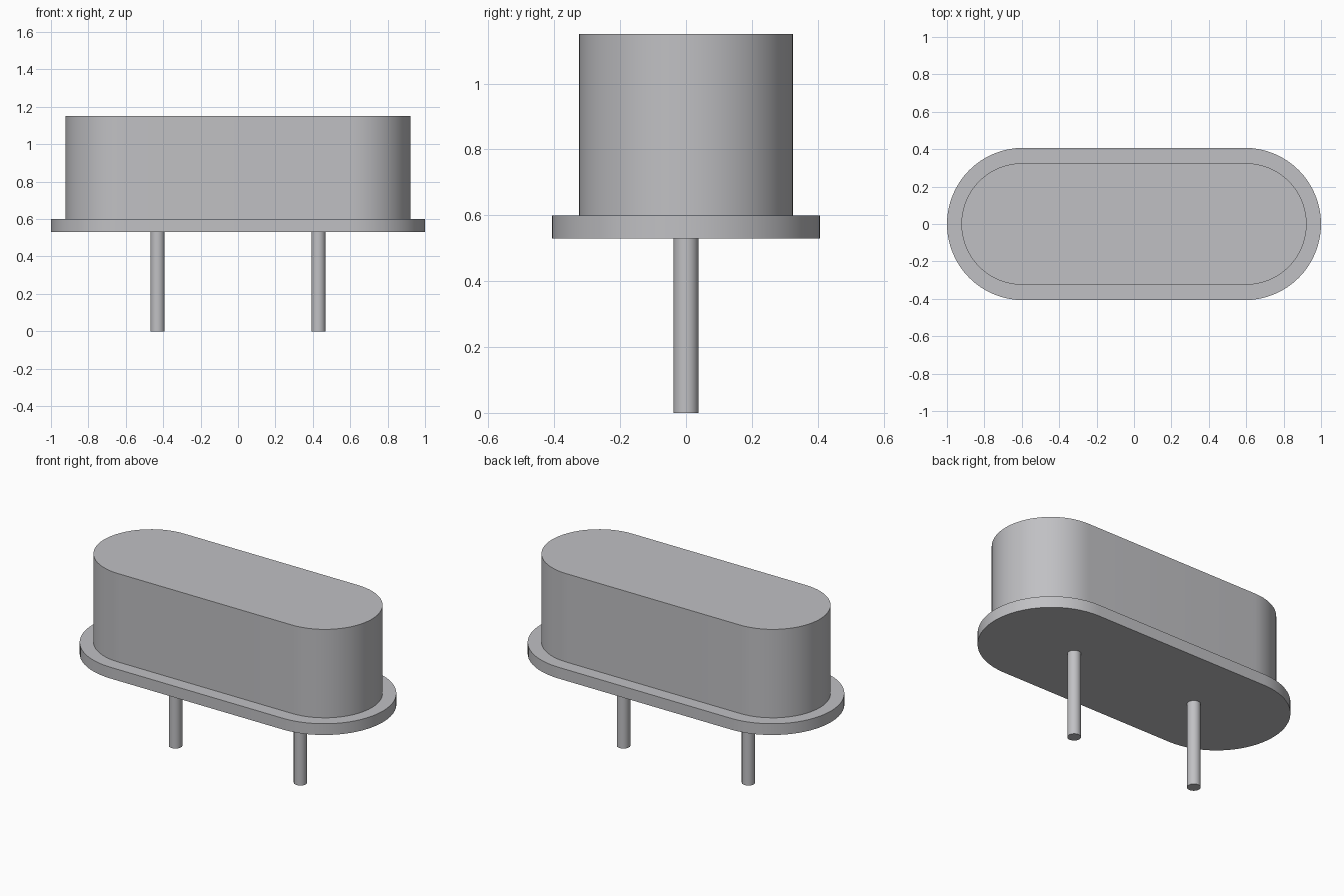
import bpy
import bmesh
from math import pi, sin, cos, radians

cube = bpy.data.objects.get("Cube")
if cube:
    bpy.data.objects.remove(cube, do_unlink=True)

# Single bare metal colour
metal = bpy.data.materials.new("silver_metal")
metal.use_nodes = True
colour = (0.53, 0.53, 0.55, 1)
metal.diffuse_color = colour
metal.node_tree.nodes["Principled BSDF"].inputs["Base Color"].default_value = colour


def arc(cx, radius, start, steps):
    """Points on a half circle centred at (cx, 0), counter-clockwise."""
    angles = [start + pi * i / steps for i in range(steps + 1)]
    return [(cx + radius * cos(a), radius * sin(a)) for a in angles]


def stadium(half_length, radius, steps=32):
    """Outline with two straight sides and two round ends."""
    c = half_length - radius
    return arc(c, radius, -pi / 2, steps) + arc(-c, radius, pi / 2, steps)


def circle(cx, radius, steps=16):
    return arc(cx, radius, 0, steps)[:-1] + arc(cx, radius, pi, steps)[:-1]


def extrude_outline(name, outline, bottom, top):
    """Closed prism with smooth walls and sharp rims."""
    bm = bmesh.new()
    base = bm.faces.new([bm.verts.new((x, y, bottom)) for x, y in outline])
    extruded = bmesh.ops.extrude_face_region(bm, geom=[base], use_keep_orig=True)
    verts = [v for v in extruded["geom"] if isinstance(v, bmesh.types.BMVert)]
    bmesh.ops.translate(bm, verts=verts, vec=(0, 0, top - bottom))
    bmesh.ops.recalc_face_normals(bm, faces=bm.faces)
    mesh = bpy.data.meshes.new(name)
    bm.to_mesh(mesh)
    bm.free()
    mesh.materials.append(metal)
    obj = bpy.data.objects.new(name, mesh)
    bpy.context.collection.objects.link(obj)
    bpy.ops.object.select_all(action="DESELECT")
    obj.select_set(True)
    bpy.context.view_layer.objects.active = obj
    bpy.ops.object.shade_smooth_by_angle(angle=radians(30))
    return obj


# Flange and can
extrude_outline("base_flange", stadium(1.0, 0.407), 0.53, 0.60)
extrude_outline("can_body", stadium(0.923, 0.325), 0.60, 1.15)

# Pair of wire leads
for side, x in (("left", 0.43), ("right", -0.43)):
    extrude_outline(side + "_lead", circle(x, 0.038), 0, 0.53)
